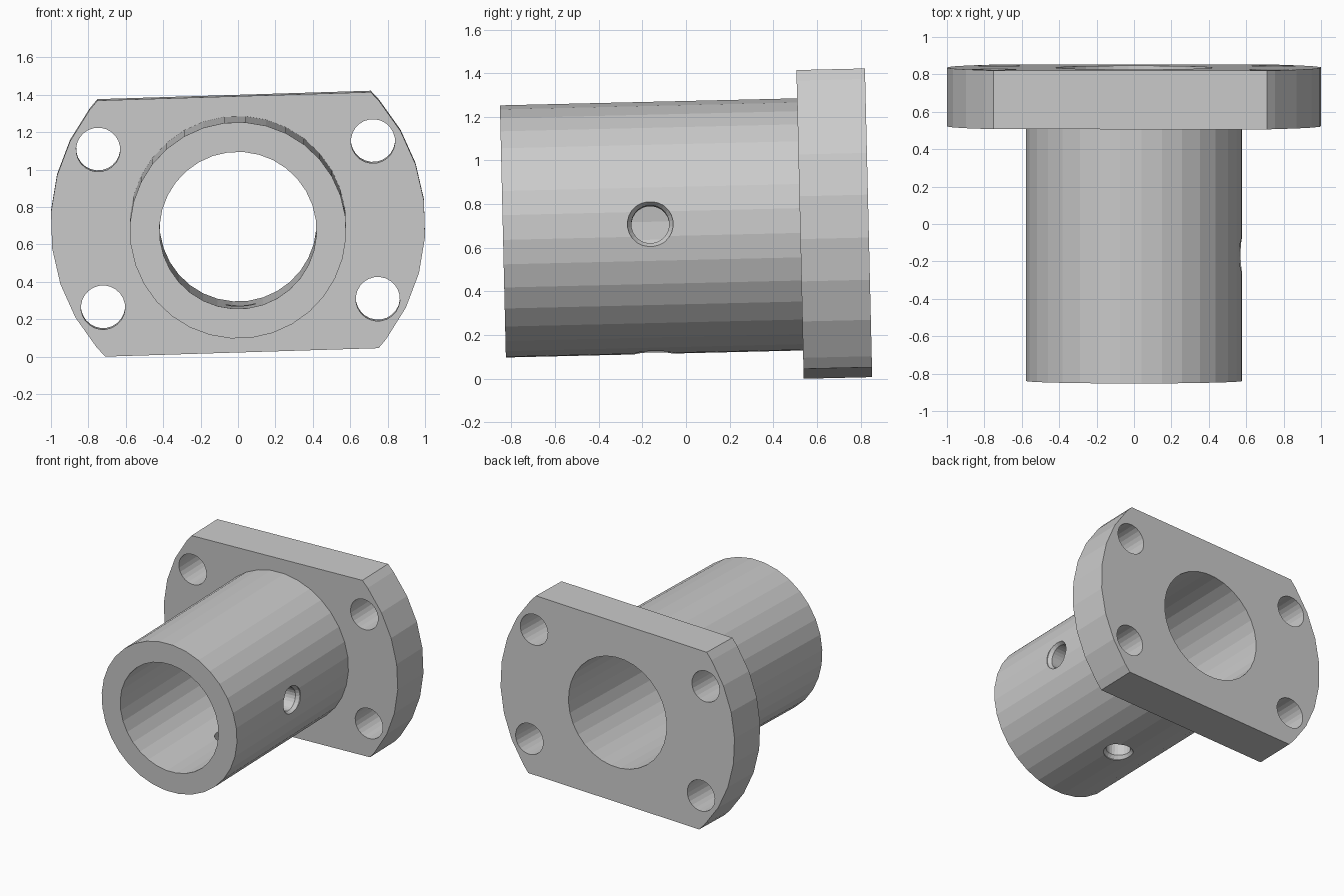
import bpy, bmesh
from math import sin, cos, pi, radians, asin, atan
from mathutils import Matrix, Vector

if "Cube" in bpy.data.objects:
    bpy.data.objects.remove(bpy.data.objects["Cube"])

FLANGE_Y0, LENGTH = 1.362, 1.676       # along the axis, from the tube's open end
R_FLANGE, R_TUBE, R_BORE = 1.002, 0.579, 0.42
HALF_H, R_BOLT = 0.685, 0.118
SIDES = 32


def loft(name, rings):
    """Solid through matching closed rings of points, capped at both ends."""
    bm = bmesh.new()
    vs = [[bm.verts.new(p) for p in ring] for ring in rings]
    n = len(vs[0])
    for a, b in zip(vs, vs[1:]):
        for i in range(n):
            bm.faces.new((a[i], a[(i + 1) % n], b[(i + 1) % n], b[i]))
    bm.faces.new(vs[0])
    bm.faces.new(vs[-1])
    bmesh.ops.recalc_face_normals(bm, faces=bm.faces)
    me = bpy.data.meshes.new(name)
    bm.to_mesh(me)
    bm.free()
    ob = bpy.data.objects.new(name, me)
    bpy.context.collection.objects.link(ob)
    return ob


def circle(r, n):
    return [(r * cos(2 * pi * (i + .5) / n), r * sin(2 * pi * (i + .5) / n)) for i in range(n)]


def prism(name, outline, y0, y1):
    return loft(name, [[(x, y, z) for x, z in outline] for y in (y0, y1)])


def combine(target, tool, op):
    mod = target.modifiers.new(op.lower(), 'BOOLEAN')
    mod.operation, mod.object, mod.solver = op, tool, 'EXACT'
    bpy.context.view_layer.objects.active = target
    bpy.ops.object.modifier_apply(modifier=mod.name)
    bpy.data.objects.remove(tool)


# flange: disc with flats cut at top and bottom
corner = asin(HALF_H / R_FLANGE)
angles = [-corner] + [2 * pi * (i + .5) / SIDES for i in range(-4, 4)] + [corner]
right = [(R_FLANGE * cos(a), R_FLANGE * sin(a)) for a in angles]
outline = right + [(-x, z) for x, z in reversed(right)]
body = prism("flanged_bushing", outline, FLANGE_Y0, LENGTH)

# tube and its through bore
combine(body, prism("tube", circle(R_TUBE, SIDES), 0, FLANGE_Y0 + .15), 'UNION')
combine(body, prism("bore", circle(R_BORE, SIDES), -.1, LENGTH + .1), 'DIFFERENCE')

# four bolt holes
for sx in (-1, 1):
    for sz in (-1, 1):
        hole = [(x + sx * .735, z + sz * .422) for x, z in circle(R_BOLT, 24)]
        combine(body, prism("bolt_hole", hole, FLANGE_Y0 - .1, LENGTH + .1), 'DIFFERENCE')

# chamfered radial holes on the right and underneath
for out, side in ((Vector((1, 0, 0)), Vector((0, 0, 1))), (Vector((0, 0, -1)), Vector((1, 0, 0)))):
    rings = [[out * d + Vector((0, .676 + u, 0)) + side * v for u, v in circle(r, 24)]
             for d, r in ((.3, .087), (.545, .087), (.57, .105), (.65, .105))]
    combine(body, loft("radial_hole", rings), 'DIFFERENCE')

# slight tilt and placement
body.data.transform(Matrix.Translation((0, -.839, .675))
                    @ Matrix.Rotation(atan(.0236), 4, 'X')
                    @ Matrix.Rotation(radians(-1.77), 4, 'Y'))
